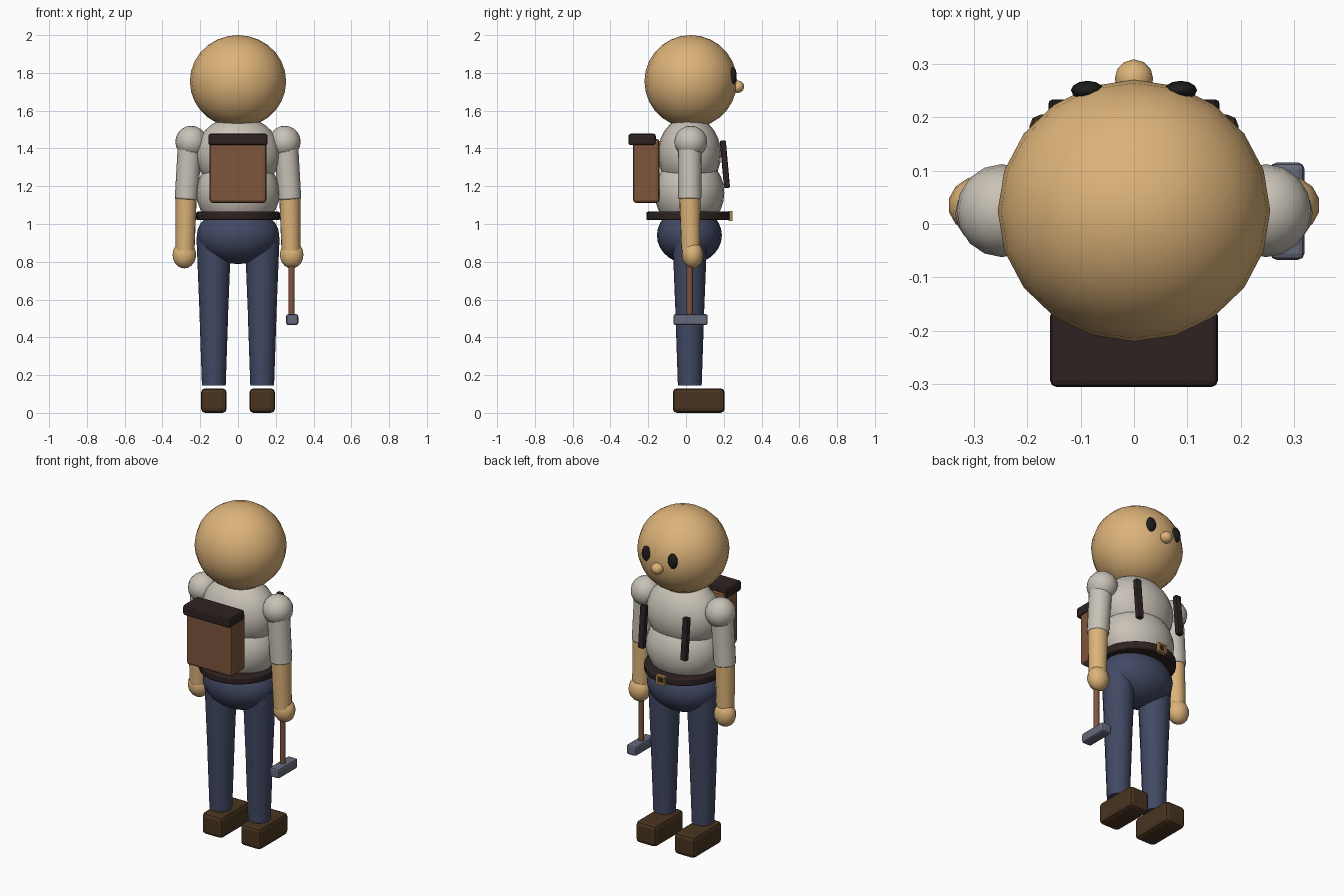
import bpy, math
from mathutils import Vector

if "Cube" in bpy.data.objects:
    bpy.data.objects.remove(bpy.data.objects["Cube"])


def material(name, rgb):
    m = bpy.data.materials.new(name)
    m.diffuse_color = (*rgb, 1)
    m.use_nodes = True
    m.node_tree.nodes["Principled BSDF"].inputs["Base Color"].default_value = m.diffuse_color
    return m


SKIN = material("skin", (0.72, 0.45, 0.19))
SHIRT = material("shirt_grey", (0.58, 0.54, 0.47))
PANTS = material("trouser_blue", (0.053, 0.066, 0.125))
SHOE = material("shoe_brown", (0.065, 0.034, 0.014))
LEATHER = material("tan_leather", (0.21, 0.09, 0.045))
DARK = material("dark_leather", (0.028, 0.016, 0.016))
EYE = material("eye_black", (0.012, 0.012, 0.013))
STEEL = material("steel", (0.13, 0.14, 0.195))
BRASS = material("brass", (0.45, 0.25, 0.08))


def finish(name, mat):
    ob = bpy.context.object
    ob.name = name
    ob.data.materials.append(mat)
    return ob


def ball(name, loc, radii, mat, seg=20, rings=14):
    bpy.ops.mesh.primitive_uv_sphere_add(segments=seg, ring_count=rings, radius=1, location=loc)
    bpy.context.object.scale = radii
    bpy.ops.object.transform_apply(location=False, rotation=False)
    bpy.ops.object.shade_smooth()
    return finish(name, mat)


def box(name, lo, hi, mat, bevel=0.01, tilt=0.0):
    lo, hi = Vector(lo), Vector(hi)
    bpy.ops.mesh.primitive_cube_add(size=1, location=(lo + hi) / 2, rotation=(tilt, 0, 0))
    bpy.context.object.scale = hi - lo
    bpy.ops.object.transform_apply(location=False, rotation=False)
    ob = finish(name, mat)
    if bevel:
        b = ob.modifiers.new("rounded_edges", 'BEVEL')
        b.width, b.segments = bevel, 2
    return ob


def limb(name, a, b, ra, rb, mat, seg=16, bevel=0.0):
    """Tapered cylinder running from a down to b."""
    a, b = Vector(a), Vector(b)
    bpy.ops.mesh.primitive_cone_add(vertices=seg, radius1=rb, radius2=ra,
                                    depth=(a - b).length, location=(a + b) / 2)
    ob = finish(name, mat)
    ob.rotation_euler = (a - b).to_track_quat('Z', 'Y').to_euler()
    bpy.ops.object.shade_smooth_by_angle(angle=math.radians(40))
    if bevel:
        m = ob.modifiers.new("rounded_rim", 'BEVEL')
        m.width, m.segments = bevel, 2
    return ob


# Head and face
ball("head", (0, 0.025, 1.755), (0.255, 0.245, 0.245), SKIN)
ball("nose", (0, 0.272, 1.727), (0.036, 0.036, 0.033), SKIN, 12, 8)

# Torso and hips
ball("chest", (0, 0.018, 1.37), (0.225, 0.168, 0.20), SHIRT)
ball("belly", (0, 0.018, 1.165), (0.222, 0.185, 0.20), SHIRT)
ball("hips", (0, 0.018, 0.94), (0.218, 0.172, 0.152), PANTS)

# Belt with an open buckle frame
limb("belt", (0, 0.012, 1.065), (0, 0.012, 1.02), 0.222, 0.222, DARK, 28, 0.008)
for s in (-1, 1):
    box("buckle_side", (s * 0.024 - 0.006, 0.225, 1.016), (s * 0.024 + 0.006, 0.246, 1.07), BRASS, 0)
for z in (1.016, 1.06):
    box("buckle_bar", (-0.018, 0.225, z), (0.018, 0.246, z + 0.01), BRASS, 0)

# Paired parts
for s, side in ((-1, "left"), (1, "right")):
    ball(side + "_eye", (s * 0.087, 0.25, 1.785), (0.031, 0.018, 0.045), EYE, 12, 8)

    # Arm
    ball(side + "_shoulder", (s * 0.247, 0.025, 1.435), (0.085, 0.087, 0.085), SHIRT, 16, 10)
    limb(side + "_sleeve", (s * 0.254, 0.02, 1.43), (s * 0.274, 0.02, 1.13), 0.064, 0.061, SHIRT, 16, 0.008)
    limb(side + "_forearm", (s * 0.274, 0.02, 1.15), (s * 0.28, 0.025, 0.86), 0.056, 0.05, SKIN)
    ball(side + "_hand", (s * 0.284, 0.035, 0.837), (0.064, 0.056, 0.072), SKIN, 14, 10)

    # Leg
    limb(side + "_thigh", (s * 0.128, 0.02, 0.93), (s * 0.128, 0.02, 0.485), 0.092, 0.074, PANTS)
    limb(side + "_shin", (s * 0.128, 0.02, 0.495), (s * 0.128, 0.02, 0.145), 0.075, 0.063, PANTS)
    x = s * 0.128
    box(side + "_shoe", (x - 0.068, -0.07, 0), (x + 0.068, 0.205, 0.13), SHOE, 0.022)

    # Pack strap lying on the chest
    box(side + "_strap", (s * 0.141 - 0.019, 0.19, 1.19), (s * 0.141 + 0.019, 0.222, 1.442),
        DARK, 0.007, 0.09)

# Backpack
box("pack_body", (-0.15, -0.28, 1.112), (0.15, -0.14, 1.45), LEATHER, 0.015)
box("pack_lid", (-0.157, -0.305, 1.417), (0.157, -0.16, 1.478), DARK, 0.012)

# Hammer held in the right hand
limb("hammer_handle", (0.284, 0.02, 0.86), (0.284, 0.02, 0.49), 0.017, 0.017, LEATHER, 10)
box("hammer_head", (0.255, -0.067, 0.464), (0.319, 0.115, 0.523), STEEL, 0.012)
